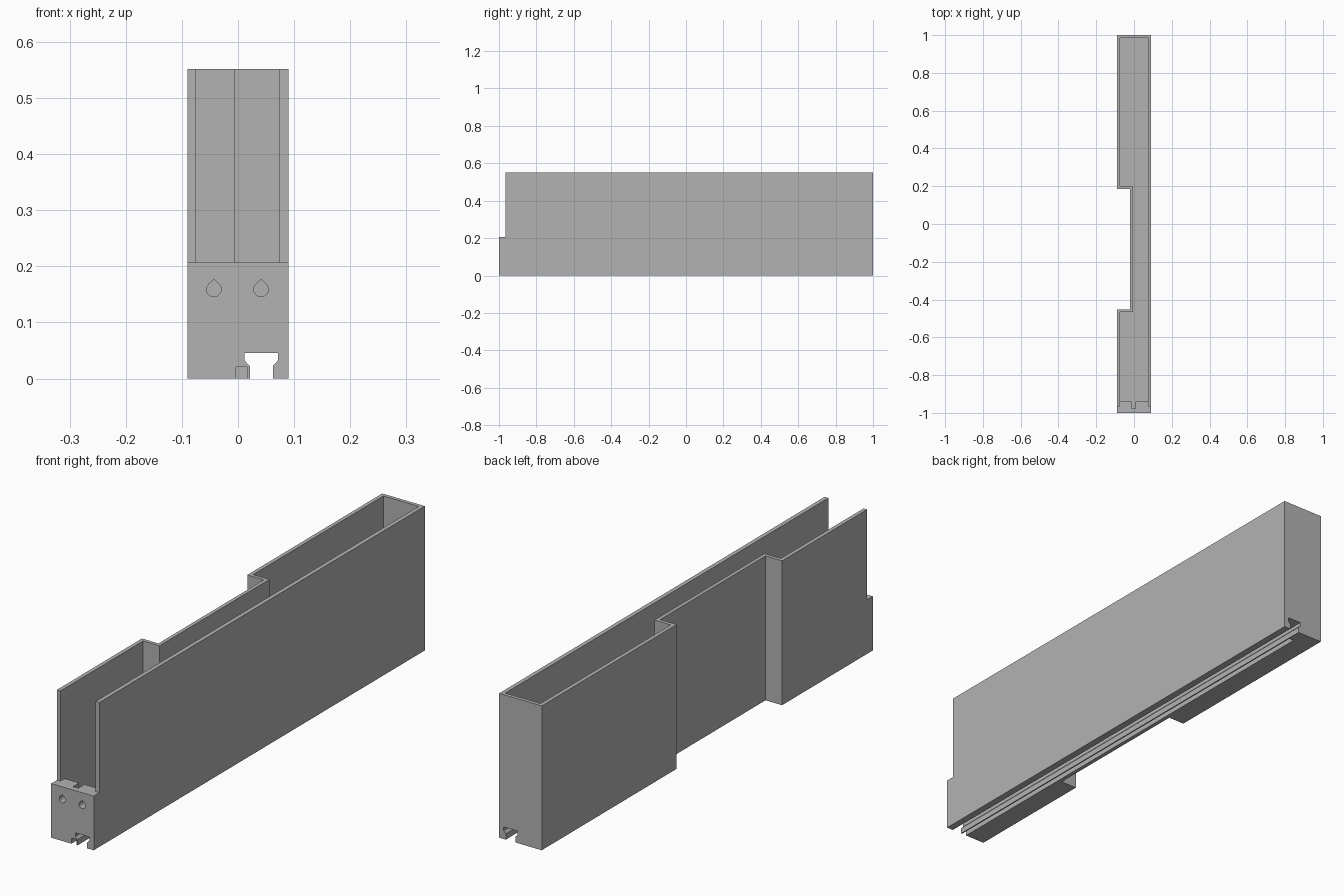
import bpy
import bmesh
from math import sin, cos, radians
from mathutils import Vector

cube = bpy.data.objects.get("Cube")
if cube:
    bpy.data.objects.remove(cube, do_unlink=True)

grey = bpy.data.materials.new("light grey plastic")
grey.use_nodes = True
colour = (0.45, 0.45, 0.45, 1)
grey.diffuse_color = colour
grey.node_tree.nodes["Principled BSDF"].inputs["Base Color"].default_value = colour

HEIGHT, FLOOR, PLATE_TOP = 0.552, 0.06, 0.207
OVER = 0.05  # overshoot of cutters past the surface


def prism(name, points, start, end, axis="z"):
    """Extrude a closed outline along z (x, y points) or y (x, z points)."""
    bm = bmesh.new()
    place = (lambda a, b, t: (a, b, t)) if axis == "z" else (lambda a, b, t: (a, t, b))
    face = bm.faces.new([bm.verts.new(place(a, b, start)) for a, b in points])
    moved = bmesh.ops.extrude_face_region(bm, geom=[face])["geom"]
    shift = Vector(place(0, 0, end - start))
    bmesh.ops.translate(bm, vec=shift, verts=[g for g in moved if isinstance(g, bmesh.types.BMVert)])
    bmesh.ops.recalc_face_normals(bm, faces=bm.faces)
    mesh = bpy.data.meshes.new(name)
    bm.to_mesh(mesh)
    bm.free()
    mesh.materials.append(grey)
    obj = bpy.data.objects.new(name, mesh)
    bpy.context.collection.objects.link(obj)
    return obj


def rect(x0, x1, y0, y1):
    return [(x0, y0), (x1, y0), (x1, y1), (x0, y1)]


def cut(target, cutter):
    mod = target.modifiers.new("cut", "BOOLEAN")
    mod.operation, mod.solver, mod.object = "DIFFERENCE", "EXACT", cutter
    bpy.context.view_layer.objects.active = target
    bpy.ops.object.modifier_apply(modifier=mod.name)
    bpy.data.objects.remove(cutter, do_unlink=True)


# Outer shell with a recess in the right side
tray = prism("tray_body", [
    (-0.09, -1), (0.09, -1), (0.09, 1), (-0.09, 1),
    (-0.09, 0.185), (-0.02, 0.185), (-0.02, -0.452), (-0.09, -0.452)], 0, HEIGHT)

# Inner cavity, following the recess, with a gap between the two screw bosses
cut(tray, prism("cavity_cutter", [
    (-0.075, -0.94), (-0.014, -0.94), (-0.014, -0.977), (0.009, -0.977),
    (0.009, -0.94), (0.074, -0.94), (0.074, 0.986), (-0.075, 0.986),
    (-0.075, 0.199), (-0.006, 0.199), (-0.006, -0.466), (-0.075, -0.466)],
    FLOOR, HEIGHT + OVER))

# Open front above the low end plate, with the walls set back
cut(tray, prism("opening_cutter", [
    (-0.15, -1.1), (0.15, -1.1), (0.15, -0.966), (0.074, -0.966),
    (0.074, -0.9), (-0.075, -0.9), (-0.075, -0.966), (-0.15, -0.966)],
    PLATE_TOP, HEIGHT + OVER))

# Mounting rail slot running the whole length underneath
cut(tray, prism("rail_cutter", [
    (0.021, -OVER), (0.062, -OVER), (0.062, 0.022), (0.071, 0.032),
    (0.071, 0.046), (0.012, 0.046), (0.012, 0.032), (0.021, 0.022)],
    -1 - OVER, 1 + OVER, "y"))

# Narrow wire channel that stops short of the back
cut(tray, prism("channel_cutter", rect(-0.004, 0.016, -OVER, 0.021), -1 - OVER, 0.94, "y"))

# Teardrop screw holes through the bosses
for x in (-0.043, 0.041):
    r = 0.013
    arc = [(x + r * cos(radians(a)), 0.159 + r * sin(radians(a))) for a in range(135, 406, 15)]
    cut(tray, prism("hole_cutter", arc + [(x, 0.177)], -1 - OVER, -0.92, "y"))
